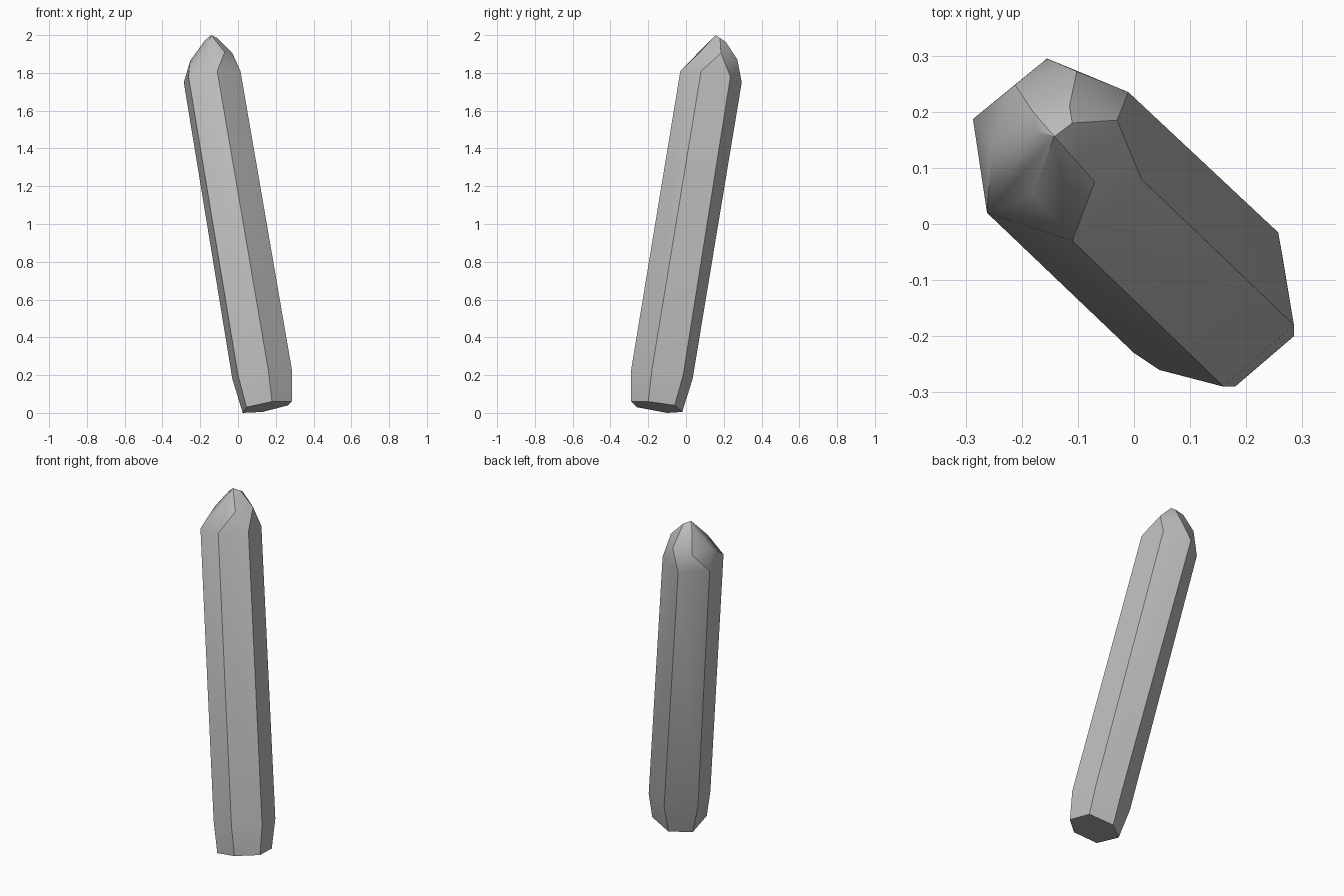
import bpy
import bmesh
import math

cube = bpy.data.objects.get("Cube")
if cube:
    bpy.data.objects.remove(cube, do_unlink=True)

# Cut base of the leaning six-sided shard
base = [(0.285, -0.2, 0.06), (0.18, -0.29, 0.06), (0.045, -0.26, 0.03),
        (0.025, -0.1, 0), (0.13, -0.02, 0.005), (0.265, -0.06, 0.04)]
# Lower and upper ends of the long prism faces
foot = [(0.285, -0.18, 0.23), (0.16, -0.29, 0.23), (0, -0.23, 0.2),
        (-0.03, -0.07, 0.18), (0.12, 0.035, 0.18), (0.257, -0.015, 0.2)]
shoulder = [(0.013, 0.08, 1.81), (-0.11, -0.03, 1.81), (-0.262, 0.02, 1.78),
            (-0.287, 0.187, 1.75), (-0.155, 0.295, 1.75), (-0.01, 0.235, 1.78)]
# Irregular facets of the point
facets = [(-0.03, 0.185, 1.905), (-0.07, 0.075, 1.91), (-0.18, 0.055, 1.89),
          (-0.253, 0.14, 1.865), (-0.212, 0.248, 1.85), (-0.102, 0.272, 1.87)]
tip = [(-0.11, 0.18, 1.985), (-0.115, 0.21, 1.965), (-0.18, 0.2, 1.96),
       (-0.175, 0.167, 1.972), (-0.142, 0.156, 2)]

# Wrap flat faces around the rings
bm = bmesh.new()
for ring in (base, foot, shoulder, facets, tip):
    for point in ring:
        bm.verts.new(point)
bmesh.ops.convex_hull(bm, input=bm.verts[:])
loose = [v for v in bm.verts if not v.link_faces]
bmesh.ops.delete(bm, geom=loose, context='VERTS')
bmesh.ops.recalc_face_normals(bm, faces=bm.faces[:])
mesh = bpy.data.meshes.new("crystal_shard")
bm.to_mesh(mesh)
bm.free()

# Plain grey stone
stone = bpy.data.materials.new("grey_stone")
stone.use_nodes = True
grey = (0.5, 0.5, 0.5, 1)
stone.diffuse_color = grey
shader = stone.node_tree.nodes["Principled BSDF"]
shader.inputs["Base Color"].default_value = grey
mesh.materials.append(stone)

shard = bpy.data.objects.new("crystal_shard", mesh)
bpy.context.collection.objects.link(shard)
bpy.ops.object.select_all(action='DESELECT')
shard.select_set(True)
bpy.context.view_layer.objects.active = shard
bpy.ops.object.shade_smooth_by_angle(angle=math.radians(30))
